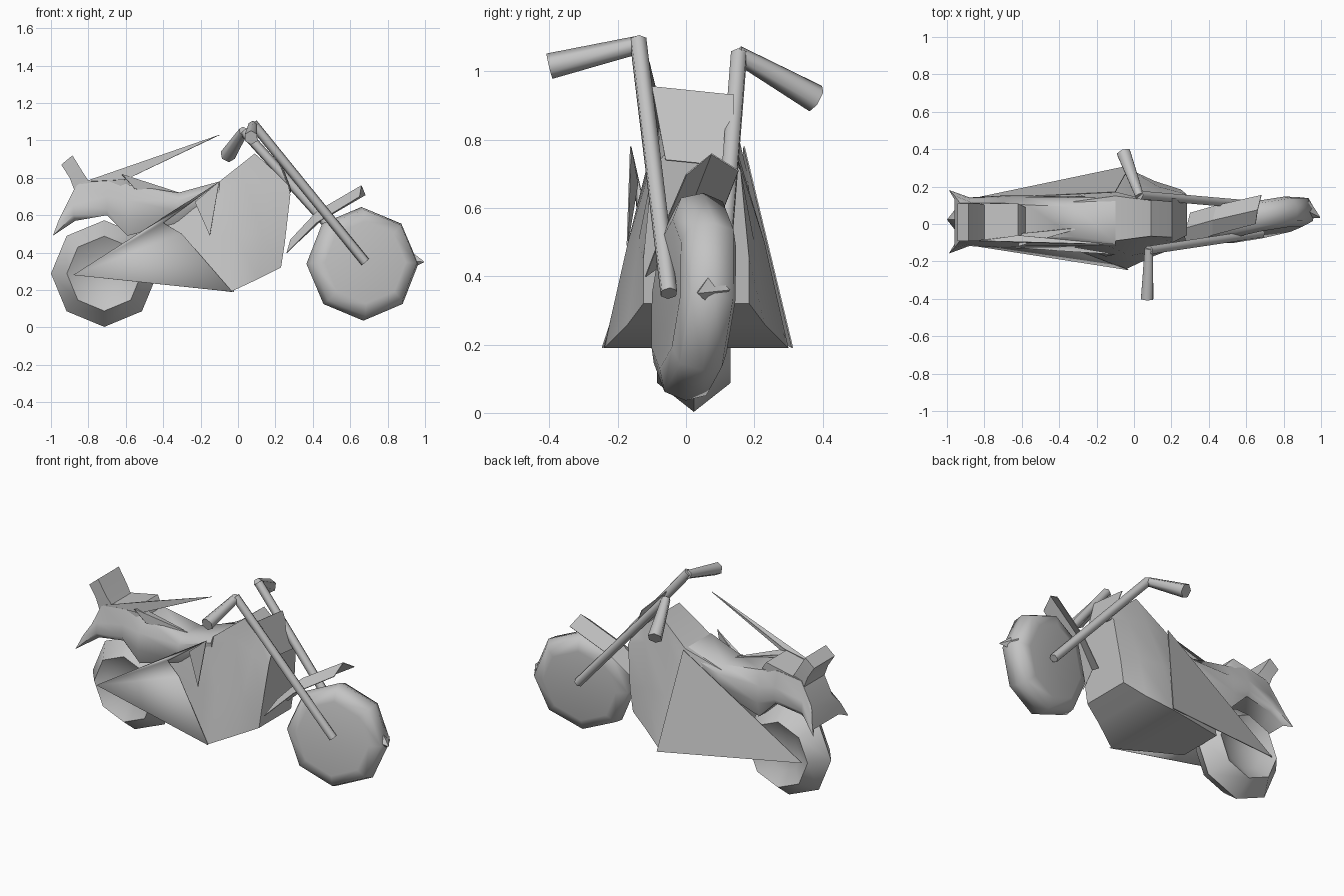
import bpy, bmesh, math
from mathutils import Vector, Matrix

cube = bpy.data.objects.get("Cube")
if cube:
    bpy.data.objects.remove(cube)

grey = bpy.data.materials.new("plain grey")
grey.use_nodes = True
grey.diffuse_color = (0.55, 0.55, 0.55, 1)
grey.node_tree.nodes["Principled BSDF"].inputs["Base Color"].default_value = (0.55, 0.55, 0.55, 1)


def finish(name, bm, angle=50):
    bmesh.ops.recalc_face_normals(bm, faces=bm.faces)
    me = bpy.data.meshes.new(name)
    bm.to_mesh(me)
    bm.free()
    me.materials.append(grey)
    ob = bpy.data.objects.new(name, me)
    bpy.context.collection.objects.link(ob)
    bpy.ops.object.select_all(action="DESELECT")
    ob.select_set(True)
    bpy.context.view_layer.objects.active = ob
    if angle:
        bpy.ops.object.shade_smooth_by_angle(angle=math.radians(angle))
    return ob


def plate(name, points, faces, angle=0):
    """Thin sheet from a few corners."""
    bm = bmesh.new()
    vs = [bm.verts.new(p) for p in points]
    for f in faces:
        bm.faces.new([vs[i] for i in f])
    ob = finish(name, bm, angle)
    mod = ob.modifiers.new("thickness", "SOLIDIFY")
    mod.thickness = 0.004
    return ob


def loft(name, stations, mid, angle=45):
    """Skin through half sections (x, z, half width), mirrored about y = mid."""
    bm = bmesh.new()
    rings = []
    for half in stations:
        pts = [(x, mid - w, z) for x, z, w in half]
        pts += [(x, mid + w, z) for x, z, w in reversed(half)]
        rings.append([bm.verts.new(p) for p in pts])
    n = len(rings[0])
    for a, b in zip(rings, rings[1:]):
        for i in range(n):
            j = (i + 1) % n
            bm.faces.new((a[i], a[j], b[j], b[i]))
    for cap in (rings[0], rings[-1]):
        bm.faces.new(cap)
    return finish(name, bm, angle)


def tube(name, a, b, r1, r2, sides=6):
    a, b = Vector(a), Vector(b)
    turn = (b - a).to_track_quat("Z", "Y").to_matrix().to_4x4()
    bm = bmesh.new()
    bmesh.ops.create_cone(bm, cap_ends=True, segments=sides, radius1=r1, radius2=r2,
                          depth=(b - a).length,
                          matrix=Matrix.Translation((a + b) / 2) @ turn)
    return finish(name, bm, 65)


def wheel(name, profile, centre, yaw=0, lean=0):
    """Eight-sided wheel turned about the y axis from (radius, y) pairs."""
    bm = bmesh.new()
    vs = [bm.verts.new((0, y, r)) for r, y in profile]
    es = [bm.edges.new(p) for p in zip(vs, vs[1:])]
    bmesh.ops.spin(bm, geom=vs + es, cent=(0, 0, 0), axis=(0, 1, 0),
                   angle=math.tau, steps=8, use_merge=True)
    bmesh.ops.remove_doubles(bm, verts=bm.verts, dist=0.001)
    ob = finish(name, bm, 60)
    ob.location = centre
    ob.rotation_euler = (math.radians(lean), 0, math.radians(yaw))
    return ob


# Wheels
wheel("front_wheel", [(0, -.045), (.22, -.085), (.285, -.065), (.305, 0),
                      (.285, .06), (.22, .08), (0, .045)], (.665, .025, .34), 11, -5)
wheel("rear_wheel", [(0, -.05), (.12, -.06), (.2, -.108), (.285, 0),
                     (.2, .108), (.12, .06), (0, .05)], (-.715, .023, .288))
tube("front_wheel_spike", (.91, .08, .36), (.995, .035, .35), .055, .002, 4)

# Forks and handlebars
tube("right_fork", (.68, -.05, .35), (.08, -.14, 1.09), .026, .026)
tube("left_fork", (.66, .1, .35), (.03, .155, 1.05), .026, .026)
tube("right_handlebar", (.08, -.13, 1.08), (.07, -.4, 1.015), .026, .038)
tube("left_handlebar", (.03, .15, 1.05), (-.055, .38, .92), .026, .042)

# Front plate between the forks
plate("front_plate", [(.2, -.1, .955), (.2, .14, .93), (.28, .14, .72), (.28, -.06, .74)],
      [(0, 1, 2, 3)])

# Folded front mudguard
plate("front_mudguard",
      [(.26, -.12, .4), (.28, -.02, .47), (.3, .06, .44),
       (.42, -.06, .56), (.42, .02, .62), (.44, .1, .57),
       (.65, 0, .7), (.66, .075, .76), (.68, .155, .71)],
      [(0, 1, 4, 3), (1, 2, 5, 4), (3, 4, 7, 6), (4, 5, 8, 7)])

# Engine and tank hull, front to back
loft("engine_and_tank", [
    [(.23, .32, .155), (.25, .45, .155), (.28, .71, .13), (.27, .76, .09)],
    [(.11, .26, .2), (.13, .5, .17), (.17, .75, .12), (.19, .84, .1)],
    [(-.04, .19, .27), (-.02, .5, .2), (.03, .8, .11), (.09, .93, .095)],
    [(-.2, .21, .22), (-.18, .48, .17), (-.13, .7, .15), (-.1, .78, .12)],
    [(-.45, .24, .14), (-.45, .35, .12), (-.42, .55, .1), (-.4, .67, .08)],
], .03)

# Seat and flared tail
loft("seat_and_tail", [
    [(-.1, .66, .08), (-.1, .71, .12), (-.1, .75, .13), (-.1, .78, .11)],
    [(-.32, .56, .1), (-.32, .62, .135), (-.32, .68, .13), (-.32, .72, .08)],
    [(-.59, .49, .12), (-.59, .58, .14), (-.59, .68, .13), (-.57, .76, .09)],
    [(-.7, .6, .12), (-.7, .63, .14), (-.7, .7, .13), (-.7, .79, .1)],
    [(-.87, .57, .11), (-.88, .6, .13), (-.88, .66, .12), (-.86, .77, .1)],
    [(-.96, .51, .12), (-.99, .49, .17), (-.96, .57, .14), (-.93, .63, .1)],
], .012)

# Passenger pad and backrest
loft("passenger_pad", [
    [(-.58, .73, .08), (-.58, .77, .08)],
    [(-.63, .74, .1), (-.62, .82, .1)],
    [(-.86, .72, .1), (-.84, .775, .1)],
], .01)
loft("backrest", [
    [(-.87, .72, .1), (-.79, .77, .09)],
    [(-.9, .8, .1), (-.83, .83, .1)],
    [(-.945, .87, .1), (-.885, .92, .1)],
], .01)

# Side panels
plate("left_side_panel", [(-.88, .13, .28), (-.02, .31, .19), (-.1, .168, .78)], [(0, 1, 2)])
plate("right_side_panel",
      [(-.88, -.11, .28), (-.03, -.243, .19), (-.3, -.14, .5), (-.4, -.11, .56),
       (-.1, -.16, .78)],
      [(0, 1, 2), (0, 2, 3), (0, 3, 4)], 40)
plate("right_tank_fin", [(-.1, -.16, .78), (-.15, -.17, .49), (-.23, -.14, .67)], [(0, 1, 2)])

# Pointed fins beside the seat
plate("long_seat_fin", [(-.82, -.09, .78), (-.6, -.1, .79), (-.1, -.11, 1.03), (-.62, -.06, .84)],
      [(0, 1, 2), (0, 2, 3)])
plate("short_seat_fin", [(-.62, -.12, .82), (-.55, -.1, .74), (-.28, -.02, .71), (-.6, -.05, .8)],
      [(0, 1, 2), (0, 2, 3)])
